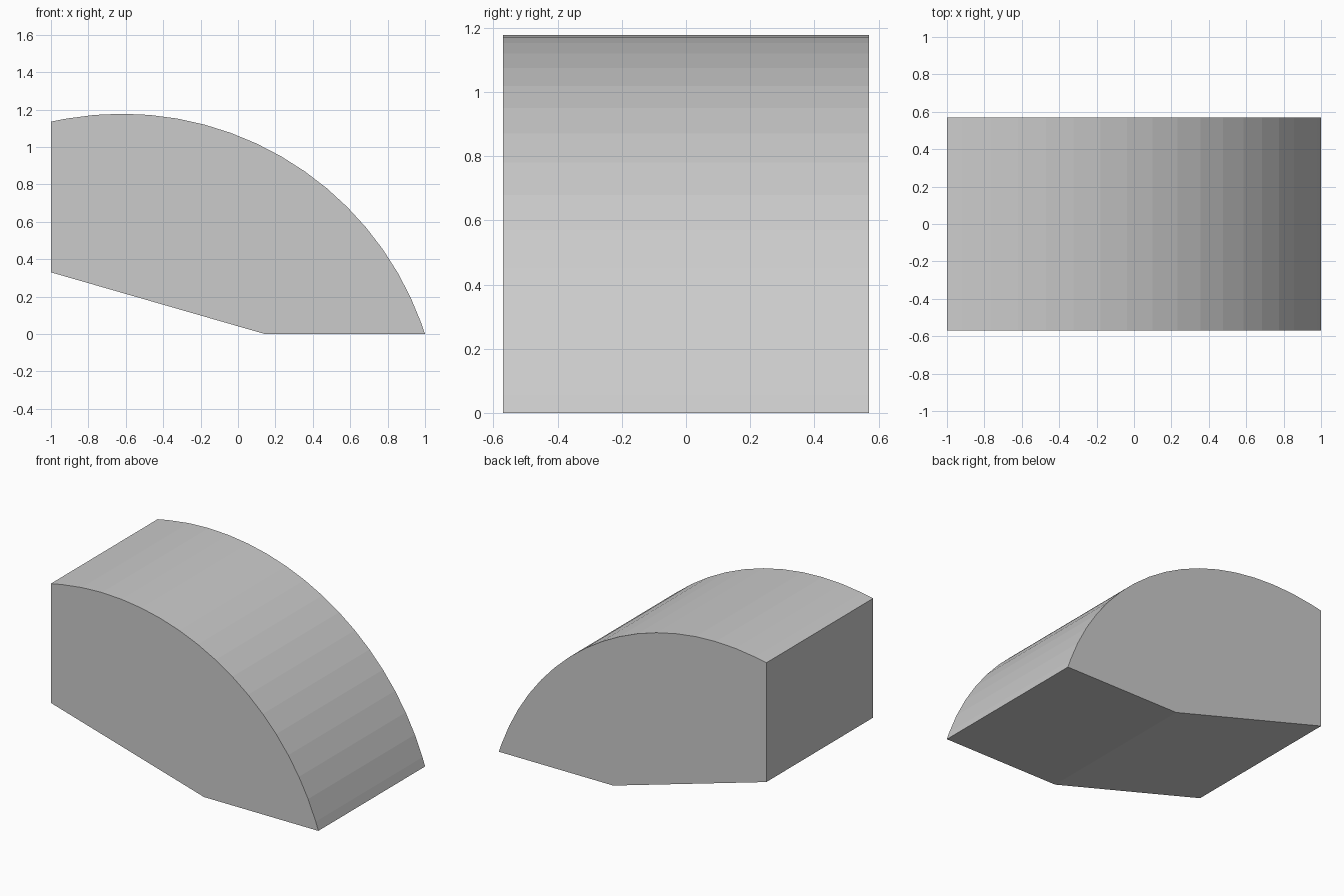
import bpy, bmesh, math

if "Cube" in bpy.data.objects:
    bpy.data.objects.remove(bpy.data.objects["Cube"])

HALF_DEPTH = 0.57
RADIUS = 1.703
CX, CZ = -0.62, -0.525

grey = bpy.data.materials.new("light grey")
grey.diffuse_color = (0.6, 0.6, 0.6, 1)
grey.use_nodes = True
grey.node_tree.nodes["Principled BSDF"].inputs["Base Color"].default_value = grey.diffuse_color

# Side profile: flat foot, sloped underside, upright end, faceted arc on top
profile = [(1.0, 0.0), (0.145, 0.0), (-1.0, 0.33), (-1.0, 1.136)]
for deg in range(100, 19, -5):
    a = math.radians(deg)
    profile.append((CX + RADIUS * math.cos(a), CZ + RADIUS * math.sin(a)))

# Extrude the profile along y into a solid block
bm = bmesh.new()
face = bm.faces.new([bm.verts.new((x, -HALF_DEPTH, z)) for x, z in profile])
ext = bmesh.ops.extrude_face_region(bm, geom=[face], use_keep_orig=True)
verts = [g for g in ext["geom"] if isinstance(g, bmesh.types.BMVert)]
bmesh.ops.translate(bm, verts=verts, vec=(0, 2 * HALF_DEPTH, 0))
bmesh.ops.recalc_face_normals(bm, faces=bm.faces)

mesh = bpy.data.meshes.new("curved_block")
bm.to_mesh(mesh)
bm.free()
mesh.materials.append(grey)
block = bpy.data.objects.new("curved_block", mesh)
bpy.context.collection.objects.link(block)
